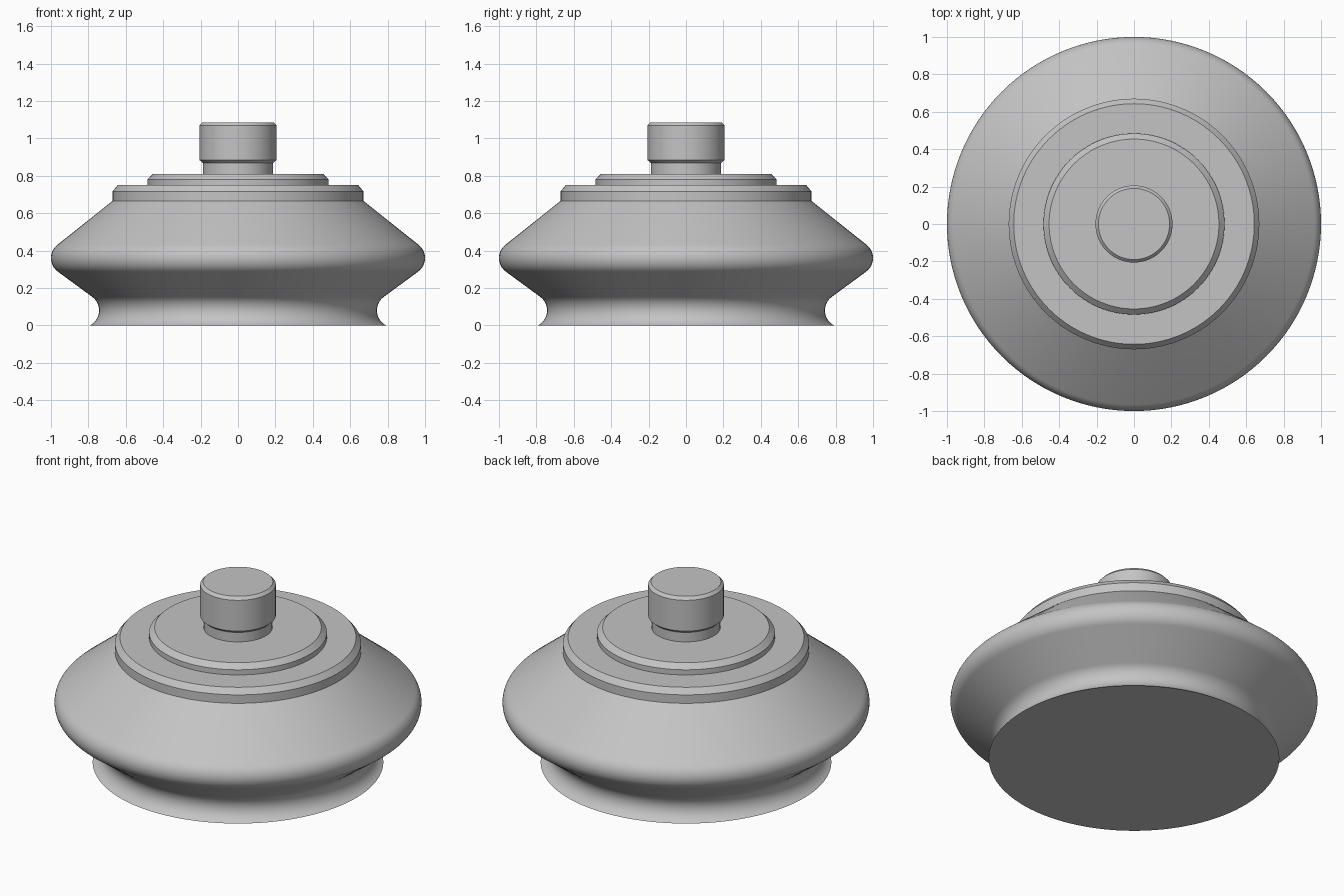
import bpy
import bmesh
from math import cos, sin, pi, radians

SEGMENTS = 128

cube = bpy.data.objects.get("Cube")
if cube:
    bpy.data.objects.remove(cube, do_unlink=True)

# Single plain grey
grey = bpy.data.materials.new("plain_grey")
grey.use_nodes = True
colour = (0.55, 0.55, 0.55, 1.0)
grey.diffuse_color = colour
grey.node_tree.nodes["Principled BSDF"].inputs["Base Color"].default_value = colour


def arc(cx, cz, r, start, end, steps):
    """Profile points along an arc, angles in degrees."""
    angles = [radians(start + (end - start) * i / steps) for i in range(steps + 1)]
    return [(cx + r * cos(a), cz + r * sin(a)) for a in angles]


def turned_part(name, profile):
    """Revolve (radius, height) points, bottom to top, and close both ends."""
    bm = bmesh.new()
    rings = []
    for r, z in profile:
        rings.append([bm.verts.new((r * cos(2 * pi * i / SEGMENTS),
                                    r * sin(2 * pi * i / SEGMENTS), z))
                      for i in range(SEGMENTS)])
    for low, high in zip(rings, rings[1:]):
        for i in range(SEGMENTS):
            j = (i + 1) % SEGMENTS
            bm.faces.new((low[i], low[j], high[j], high[i]))
    bm.faces.new(rings[0][::-1])
    bm.faces.new(rings[-1])
    mesh = bpy.data.meshes.new(name)
    bm.to_mesh(mesh)
    bm.free()
    mesh.materials.append(grey)
    obj = bpy.data.objects.new(name, mesh)
    bpy.context.collection.objects.link(obj)
    bpy.ops.object.select_all(action="DESELECT")
    obj.select_set(True)
    bpy.context.view_layer.objects.active = obj
    bpy.ops.object.shade_smooth_by_angle(angle=radians(25))
    return obj


# Flared foot, waist and rounded rim, up to the chamfered shoulder
turned_part("body",
            arc(0.833, 0.08, 0.09, 242.7, 127, 16)
            + arc(0.91, 0.36, 0.09, -53, 52, 16)
            + [(0.67, 0.666), (0.67, 0.717), (0.643, 0.75)])

# Raised disc on the shoulder
turned_part("raised_disc",
            [(0.484, 0.74), (0.484, 0.781), (0.454, 0.81)])

# Narrow neck with chamfered knob
turned_part("neck_and_knob",
            [(0.187, 0.80), (0.187, 0.867), (0.206, 0.884),
             (0.206, 1.069), (0.19, 1.086)])
